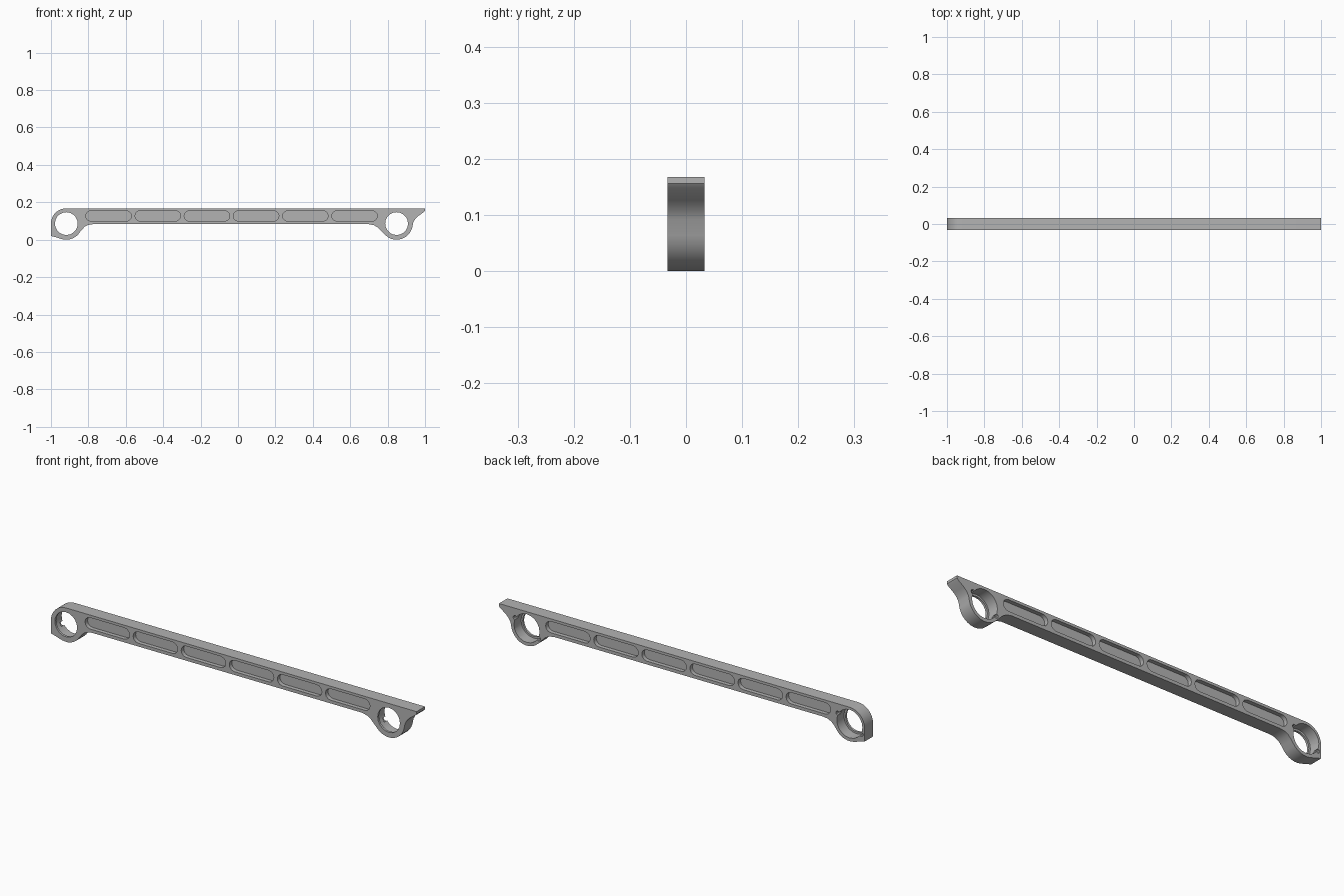
import bpy, bmesh
from math import cos, sin, radians

cube = bpy.data.objects.get("Cube")
if cube:
    bpy.data.objects.remove(cube, do_unlink=True)

HALF = 0.033            # half thickness of the bar
TOP, BOTTOM = 0.168, 0.083
HOLES = [(-0.918, 0.086), (0.848, 0.086)]

grey = bpy.data.materials.new("machined grey")
grey.use_nodes = True
colour = (0.45, 0.45, 0.45, 1)
grey.diffuse_color = colour
grey.node_tree.nodes["Principled BSDF"].inputs["Base Color"].default_value = colour


def arc(cx, cz, r, start, end, steps):
    angles = [radians(start + (end - start) * i / steps) for i in range(steps + 1)]
    return [(cx + r * cos(a), cz + r * sin(a)) for a in angles]


def extrude(name, outlines, y0, y1):
    """Solid made of x/z outlines extruded from y0 to y1."""
    bm = bmesh.new()
    for outline in outlines:
        face = bm.faces.new([bm.verts.new((x, y0, z)) for x, z in outline])
        new = bmesh.ops.extrude_face_region(bm, geom=[face])["geom"]
        verts = [v for v in new if isinstance(v, bmesh.types.BMVert)]
        bmesh.ops.translate(bm, verts=verts, vec=(0, y1 - y0, 0))
    bmesh.ops.recalc_face_normals(bm, faces=bm.faces[:])
    mesh = bpy.data.meshes.new(name)
    bm.to_mesh(mesh)
    bm.free()
    mesh.materials.append(grey)
    obj = bpy.data.objects.new(name, mesh)
    bpy.context.collection.objects.link(obj)
    return obj


def circle(cx, cz, r, sides):
    return arc(cx, cz, r, 0, 360, sides)[:-1]


def slot(cx):
    r, reach = 0.028, 0.094
    return arc(cx + reach, 0.127, r, -90, 90, 6) + arc(cx - reach, 0.127, r, 90, 270, 6)


# Bar outline, counter-clockwise from the upper left
(lx, lz), (rx, rz) = HOLES
outline = arc(lx, lz, 0.082, 90, 180, 8)
outline += [(-1, 0.02), (-0.98, 0.015), (-0.955, 0.007)]
outline += arc(lx, lz, 0.086, 255, 318, 6)
outline += [(-0.838, 0.05), (-0.82, 0.069), (-0.8, 0.079), (-0.775, BOTTOM)]
outline += [(0.7, BOTTOM), (0.728, 0.077), (0.748, 0.065), (0.768, 0.045)]
outline += arc(rx, rz, 0.086, 225, 345, 10)
outline += [(0.937, 0.092), (0.947, 0.11), (0.963, 0.126), (0.994, 0.148), (1, 0.156), (1, TOP)]
bar = extrude("link_bar", [outline], -HALF, HALF)

# Cutters: pockets on both sides, through holes, stepped bores and screw seats
slots = [slot(-0.692 + 0.263 * i) for i in range(6)]
ears = [circle(x + s * 0.064, z + s * 0.035, 0.011, 10) for x, z in HOLES for s in (-1, 1)]
cutters = [
    extrude("front_pocket_cutter", slots, -0.05, -0.013),
    extrude("back_pocket_cutter", slots, 0.013, 0.05),
    extrude("hole_cutter", [circle(x, z, 0.061, 20) for x, z in HOLES], -0.05, 0.05),
    extrude("bore_cutter", [circle(x, z, 0.07, 20) for x, z in HOLES], -0.022, 0.05),
    extrude("screw_seat_cutter", ears, 0.012, 0.05),
]
bpy.ops.object.select_all(action="DESELECT")
bpy.context.view_layer.objects.active = bar
bar.select_set(True)
for cutter in cutters:
    cutter.hide_render = True
    mod = bar.modifiers.new(cutter.name, "BOOLEAN")
    mod.operation = "DIFFERENCE"
    mod.solver = "EXACT"
    mod.object = cutter
    bpy.ops.object.modifier_apply(modifier=mod.name)
    bpy.data.objects.remove(cutter, do_unlink=True)

bpy.ops.object.shade_smooth_by_angle(angle=radians(32))
